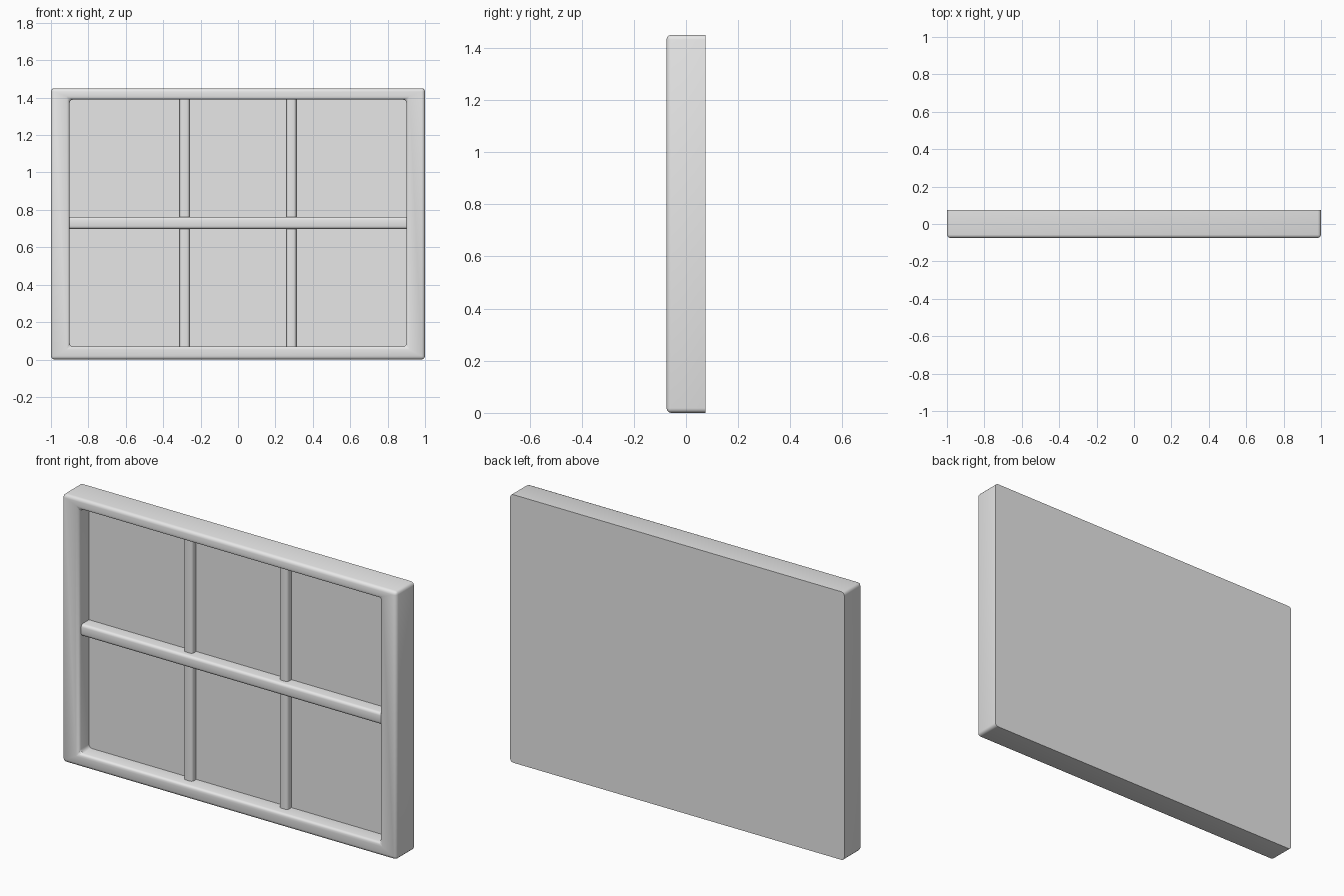
import bpy
import bmesh

if "Cube" in bpy.data.objects:
    bpy.data.objects.remove(bpy.data.objects["Cube"], do_unlink=True)

GREY = (0.8, 0.8, 0.8, 1.0)
grey = bpy.data.materials.new("light grey")
grey.use_nodes = True
grey.diffuse_color = GREY
grey.node_tree.nodes["Principled BSDF"].inputs["Base Color"].default_value = GREY

FRONT, BACK, PANE = -0.075, 0.075, 0.012
HEIGHT = 1.45
SILL, HEAD, JAMB = 0.07, 1.39, 0.90


def finish(bm, name):
    bmesh.ops.recalc_face_normals(bm, faces=bm.faces)
    mesh = bpy.data.meshes.new(name)
    bm.to_mesh(mesh)
    bm.free()
    mesh.materials.append(grey)
    obj = bpy.data.objects.new(name, mesh)
    bpy.context.collection.objects.link(obj)
    bpy.ops.object.select_all(action="DESELECT")
    obj.select_set(True)
    bpy.context.view_layer.objects.active = obj
    bpy.ops.object.shade_smooth_by_angle(angle=0.6)
    return obj


def bevel(bm, edges, width):
    bmesh.ops.bevel(bm, geom=edges, offset=width, segments=3,
                    profile=0.5, affect="EDGES", clamp_overlap=True)


def rectangle(bm, half_width, z0, z1, y):
    corners = ((-half_width, z0), (half_width, z0), (half_width, z1), (-half_width, z1))
    return [bm.verts.new((x, y, z)) for x, z in corners]


def build_frame():
    """Frame with a recessed pane and a closed back, from four rectangular loops."""
    bm = bmesh.new()
    loops = [rectangle(bm, 1, 0, HEIGHT, BACK),
             rectangle(bm, 1, 0, HEIGHT, FRONT),
             rectangle(bm, JAMB, SILL, HEAD, FRONT),
             rectangle(bm, JAMB, SILL, HEAD, PANE)]
    for a, b in zip(loops, loops[1:]):
        for i in range(4):
            j = (i + 1) % 4
            bm.faces.new((a[i], a[j], b[j], b[i]))
    bm.faces.new(loops[0])
    bm.faces.new(loops[-1])
    # Round everything but the back rim, the pane rim and the mitre lines
    front = set(loops[1] + loops[2])
    edges = []
    for e in bm.edges:
        mitre = e.verts[0] in loops[1] and e.verts[1] in loops[2]
        mitre = mitre or (e.verts[1] in loops[1] and e.verts[0] in loops[2])
        if front.intersection(e.verts) and not mitre:
            edges.append(e)
    bevel(bm, edges, 0.018)
    return finish(bm, "window_frame")


def build_bar(name, x, z, width, height, front, round_width):
    """Glazing bar standing on the pane, with rounded long front edges."""
    bm = bmesh.new()
    bmesh.ops.create_cube(bm, size=1)
    back = PANE + 0.01
    for v in bm.verts:
        v.co = (x + v.co.x * width, (front + back) / 2 + v.co.y * (back - front),
                z + v.co.z * height)
    axis = 0 if width > height else 2
    long_front = [e for e in bm.edges
                  if all(v.co.y < PANE for v in e.verts)
                  and abs(e.verts[0].co[axis] - e.verts[1].co[axis]) > 0.5]
    bevel(bm, long_front, round_width)
    return finish(bm, name)


build_frame()

# Glazing bars, let slightly into the frame
middle = (SILL + HEAD) / 2
build_bar("horizontal_bar", 0, middle, 2 * JAMB + 0.01, 0.064, -0.055, 0.015)
for side, sign in (("left", 1), ("right", -1)):
    build_bar(side + "_vertical_bar", sign * 0.285, middle,
              0.053, HEAD - SILL + 0.01, -0.022, 0.014)
